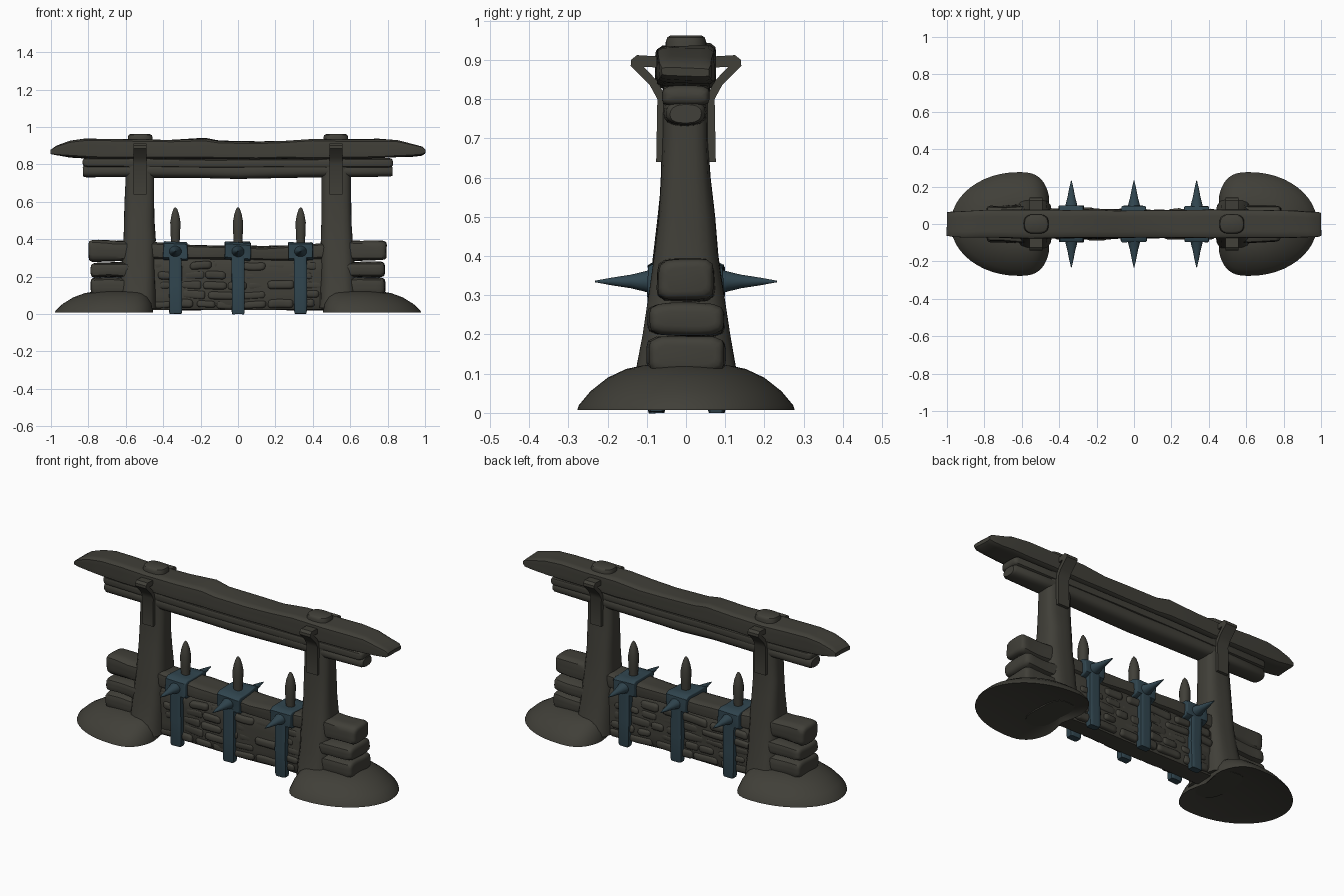
import bpy, bmesh, math, random
from mathutils import Vector, noise

if "Cube" in bpy.data.objects:
    bpy.data.objects.remove(bpy.data.objects["Cube"])

random.seed(4)


def material(name, rgb):
    m = bpy.data.materials.new(name)
    m.diffuse_color = (*rgb, 1)
    m.use_nodes = True
    m.node_tree.nodes["Principled BSDF"].inputs["Base Color"].default_value = m.diffuse_color
    return m


STONE = material("dark grey brown", (0.052, 0.050, 0.040))
IRON = material("dark blue iron", (0.030, 0.060, 0.078))


def finish(name, bm, mat, angle=40):
    bmesh.ops.recalc_face_normals(bm, faces=bm.faces)
    me = bpy.data.meshes.new(name)
    bm.to_mesh(me)
    bm.free()
    ob = bpy.data.objects.new(name, me)
    bpy.context.collection.objects.link(ob)
    me.materials.append(mat)
    bpy.ops.object.select_all(action='DESELECT')
    ob.select_set(True)
    bpy.context.view_layer.objects.active = ob
    bpy.ops.object.shade_smooth_by_angle(angle=math.radians(angle))
    return ob


def loft(name, axis, stations, mat, p=6, n=24, wobble=0.0, angle=40):
    """Skin superellipse rings. Station: (t, centre a, centre b, half a, half b),
    where a, b are the two axes other than 'axis' in x, y, z order."""
    bm = bmesh.new()
    others = [i for i in range(3) if i != axis]
    rings = []
    for t, ca, cb, ha, hb in stations:
        ring = []
        for k in range(n):
            u = 2 * math.pi * (k + 0.5) / n
            c, s = math.cos(u), math.sin(u)
            r = (abs(c) ** p + abs(s) ** p) ** (-1 / p)
            v = Vector((0, 0, 0))
            v[axis], v[others[0]], v[others[1]] = t, ca + ha * c * r, cb + hb * s * r
            if wobble:
                v += noise.noise_vector(v * 7) * wobble
            ring.append(bm.verts.new(v))
        rings.append(ring)
    for a, b in zip(rings, rings[1:]):
        for k in range(n):
            bm.faces.new((a[k], a[(k + 1) % n], b[(k + 1) % n], b[k]))
    bm.faces.new(rings[0])
    bm.faces.new(rings[-1])
    return finish(name, bm, mat, angle)


def pillow(name, x0, x1, y0, y1, z0, z1, mat=STONE, r=0.02, wobble=0.008, p=5):
    """Worn block lofted along x with rounded ends."""
    cy, cz, hy, hz = (y0 + y1) / 2, (z0 + z1) / 2, (y1 - y0) / 2, (z1 - z0) / 2
    r = min(r, hy * 0.9, hz * 0.9)
    st = []
    for d, f in ((0, 1), (0.12, 0.5), (0.4, 0.2), (1, 0)):
        st.append((x0 + r * d, cy, cz, hy - r * f, hz - r * f))
    mid = [(x0 + (x1 - x0) * i / 5, cy, cz, hy, hz) for i in range(1, 5)
           if r < (x1 - x0) * i / 5 < x1 - x0 - r]
    end = [(x0 + x1 - t, a, b, c, d) for t, a, b, c, d in reversed(st)]
    return loft(name, 0, st + mid + end, mat, p, 24, wobble)


def span(rows):
    """Rows (x, z low, z high, half depth) to loft stations."""
    return [(x, 0, (lo + hi) / 2, hy, (hi - lo) / 2) for x, lo, hi, hy in rows]


# Top beam with pointed ends
loft("top_beam", 0, span([
    (-1, .858, .88, .064), (-.97, .85, .90, .068), (-.9, .838, .925, .072),
    (-.82, .832, .938, .074), (-.7, .828, .938, .074), (-.55, .828, .932, .076),
    (-.35, .832, .93, .074), (-.18, .832, .94, .074), (-.1, .83, .926, .072),
    (.1, .83, .922, .072), (.25, .832, .926, .073), (.4, .828, .936, .075),
    (.6, .83, .934, .075), (.75, .832, .938, .074), (.85, .838, .93, .074),
    (.93, .842, .91, .07), (.985, .85, .895, .068), (1, .86, .88, .062)]),
    STONE, p=9, n=32, wobble=0.006)

# Lower log and thin plank beneath the beam
loft("lower_log", 0, span([
    (-.83, .735, .785, .04), (-.815, .73, .795, .05), (-.6, .733, .80, .055),
    (-.45, .73, .81, .057), (-.2, .728, .81, .057), (0, .72, .81, .057),
    (.2, .724, .81, .057), (.45, .73, .81, .057), (.6, .733, .80, .055),
    (.81, .735, .795, .05), (.825, .74, .785, .04)]), STONE, p=2.6, wobble=0.006)
pillow("under_plank", -.83, .83, -.06, .06, .782, .832, r=.025)

# Wall core, coping and bumpy stones on both faces
pillow("wall_core", -.47, .47, -.068, .068, .02, .3, r=.01, wobble=.008, p=10)
loft("wall_coping", 0, span([
    (-.47, .29, .385, .07), (-.34, .29, .375, .074), (-.22, .29, .37, .078),
    (-.1, .285, .362, .076), (0, .29, .368, .076), (.12, .29, .36, .077),
    (.24, .285, .364, .076), (.35, .29, .375, .074), (.47, .29, .378, .07)]),
    STONE, p=6, wobble=0.01)
for side in (-1, 1):
    for row in range(5):
        z = .052 + row * .051
        x = -.46 + random.uniform(0, .04)
        while x < .38:
            w = random.uniform(.08, .17)
            d = random.uniform(.066, .084)
            h = random.uniform(.018, .024)
            y0, y1 = sorted((side * .04, side * d))
            pillow("wall_stone", x, min(x + w, .46), y0, y1, z - h, z + h,
                   r=.02, wobble=.01, p=3)
            x += w + random.uniform(.0, .03)

for sx in (-1, 1):
    # Flared post and the peg on top of it
    loft("post", 2, [
        (.03, sx * .535, 0, .10, .145), (.12, sx * .535, 0, .10, .126),
        (.2, sx * .533, 0, .093, .112), (.3, sx * .53, 0, .088, .096),
        (.4, sx * .528, 0, .085, .082), (.5, sx * .527, 0, .082, .071),
        (.6, sx * .526, 0, .079, .062), (.7, sx * .525, 0, .077, .058),
        (.84, sx * .525, 0, .076, .057)], STONE, p=3.5, wobble=.006)
    loft("post_peg", 2, [
        (.9, sx * .523, 0, .068, .052), (.945, sx * .523, 0, .066, .052),
        (.957, sx * .523, 0, .062, .048), (.962, sx * .523, 0, .052, .04)],
        STONE, p=3)

    # Stacked buttress stones on the outside
    for x, hy, z0, z1 in ((.785, .1, .10, .195), (.785, .096, .197, .275),
                          (.795, .074, .283, .393)):
        a, b = sorted((sx * .56, sx * x))
        pillow("buttress_stone", a, b, -hy, hy, z0, z1, r=.022, wobble=.01)

    # Earth mound, straighter on its inner side, hollow underneath
    bm = bmesh.new()
    n, rings = 48, []
    for s, z in ((.5, .035), (.9, .014), (1, .008), (.985, .02), (.88, .055),
                 (.72, .09), (.55, .112), (.4, .121), (.2, .124)):
        ring = []
        for k in range(n):
            u = 2 * math.pi * k / n
            c, t = math.cos(u), math.sin(u)
            if c > 0:
                x, y = .36 * c * s, .277 * t * s
            else:
                r = (abs(c) ** 3 + abs(t) ** 3) ** (-1 / 3)
                x, y = .175 * c * r * s ** .5, .277 * t * r * s
                if z < .03:  # shallow notch where the wall meets the mound
                    x += .03 * max(0, 1 - abs(y) / .13)
            ring.append(bm.verts.new((sx * (.62 + x), y, z)))
        rings.append(ring)
    for a, b in zip(rings, rings[1:]):
        for k in range(n):
            bm.faces.new((a[k], a[(k + 1) % n], b[(k + 1) % n], b[k]))
    bm.faces.new(rings[0])
    bm.faces.new(rings[-1])
    finish("earth_mound", bm, STONE, 60)

    # Bent straps tying the beam to the post, front and back
    for sy in (-1, 1):
        prof = [(.076, .64), (.073, .80), (.092, .835), (.141, .885), (.14, .9),
                (.125, .912), (.06, .908), (.06, .88), (.108, .882),
                (.072, .845), (.05, .80), (.05, .64)]
        bm = bmesh.new()
        f = bm.faces.new([bm.verts.new((sx * .525 - .035, sy * y, z)) for y, z in prof])
        g = bmesh.ops.extrude_face_region(bm, geom=[f])
        bmesh.ops.translate(bm, vec=(.07, 0, 0),
                            verts=[v for v in g['geom'] if isinstance(v, bmesh.types.BMVert)])
        finish("beam_strap", bm, STONE, 30)

# Iron brackets with straps and spikes
for x in (-.335, 0, .335):
    pillow("iron_bracket", x - .066, x + .066, -.096, .096, .287, .384, IRON,
           r=.006, wobble=.01, p=14)
    for sy in (-1, 1):
        loft("iron_strap", 2, [
            (0, x, sy * .077, .031, .019), (.012, x, sy * .077, .034, .022),
            (.15, x, sy * .077, .034, .02), (.31, x, sy * .077, .034, .02)],
            IRON, p=8, wobble=.005)
        loft("side_spike", 1, [
            (sy * .08, x, .335, .036, .034), (sy * .108, x, .335, .031, .026),
            (sy * .14, x, .335, .022, .018), (sy * .19, x, .335, .012, .010),
            (sy * .232, x, .335, .002, .002)], IRON, p=2, n=12)
    # Upright stake
    loft("upright_stake", 2, [
        (.36, x, 0, .022, .022), (.43, x, 0, .026, .026), (.49, x, 0, .028, .028),
        (.53, x, 0, .021, .021), (.56, x, 0, .011, .011), (.571, x, 0, .003, .003)],
        STONE, p=2.3, n=12)
